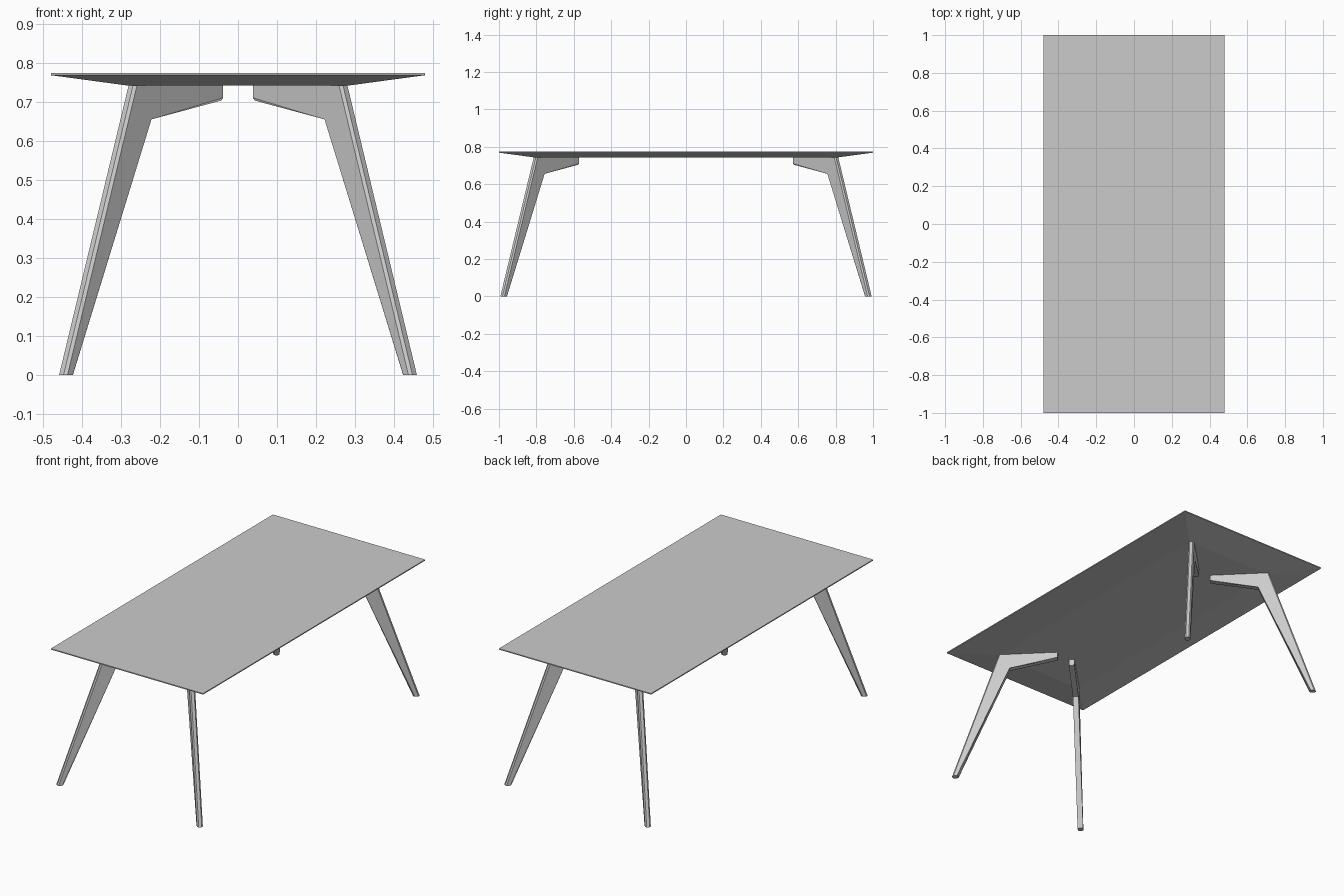
import bpy, bmesh
from math import sqrt
from mathutils import Vector

if "Cube" in bpy.data.objects:
    bpy.data.objects.remove(bpy.data.objects["Cube"])


def finish(bm, name):
    bmesh.ops.recalc_face_normals(bm, faces=bm.faces)
    mesh = bpy.data.meshes.new(name)
    bm.to_mesh(mesh)
    bm.free()
    obj = bpy.data.objects.new(name, mesh)
    bpy.context.collection.objects.link(obj)
    return obj


# Table top: thin slab whose underside tapers in to a smaller rectangle
def table_top():
    bm = bmesh.new()
    rings = []
    for x, y, z in ((0.28, 0.80, 0.742), (0.48, 1.0, 0.769), (0.48, 1.0, 0.775)):
        rings.append([bm.verts.new((sx * x, sy * y, z))
                      for sx, sy in ((-1, -1), (1, -1), (1, 1), (-1, 1))])
    for lower, upper in zip(rings, rings[1:]):
        for i in range(4):
            j = (i + 1) % 4
            bm.faces.new((lower[i], lower[j], upper[j], upper[i]))
    bm.faces.new(rings[0])
    bm.faces.new(rings[-1])
    finish(bm, "table_top")


# Leg: bent plate standing on a 45 degree diagonal, long edges chamfered
TOP = 0.742
Y_SHIFT = 0.534
THICK = 0.030
CHAMFER = 0.007
PROFILE = [(0.453, 0), (0.275, TOP), (0.0485, TOP),
           (0.0485, 0.704), (0.236, 0.662), (0.429, 0)]


def leg(name, sx, sy):
    bm = bmesh.new()
    off = THICK / 2 / sqrt(2)
    sides = [[bm.verts.new((u + s * off, u + Y_SHIFT - s * off, z)) for u, z in PROFILE]
             for s in (-1, 1)]
    n = len(PROFILE)
    for i in range(n):
        j = (i + 1) % n
        bm.faces.new((sides[0][i], sides[0][j], sides[1][j], sides[1][i]))
    for side in sides:
        bm.faces.new(side)
    # Chamfer the outer leg edges, the inner leg edges and the bracket underside
    edges = [bm.edges.get((side[i], side[(i + 1) % n]))
             for side in sides for i in (0, 3, 4)]
    bmesh.ops.bevel(bm, geom=edges, offset=CHAMFER, offset_type='OFFSET',
                    segments=1, affect='EDGES')
    bmesh.ops.scale(bm, vec=Vector((sx, sy, 1)), verts=bm.verts)
    finish(bm, name)


table_top()
for y_name, sy in (("front", -1), ("back", 1)):
    for x_name, sx in (("left", -1), ("right", 1)):
        leg(f"{y_name}_{x_name}_leg", sx, sy)
